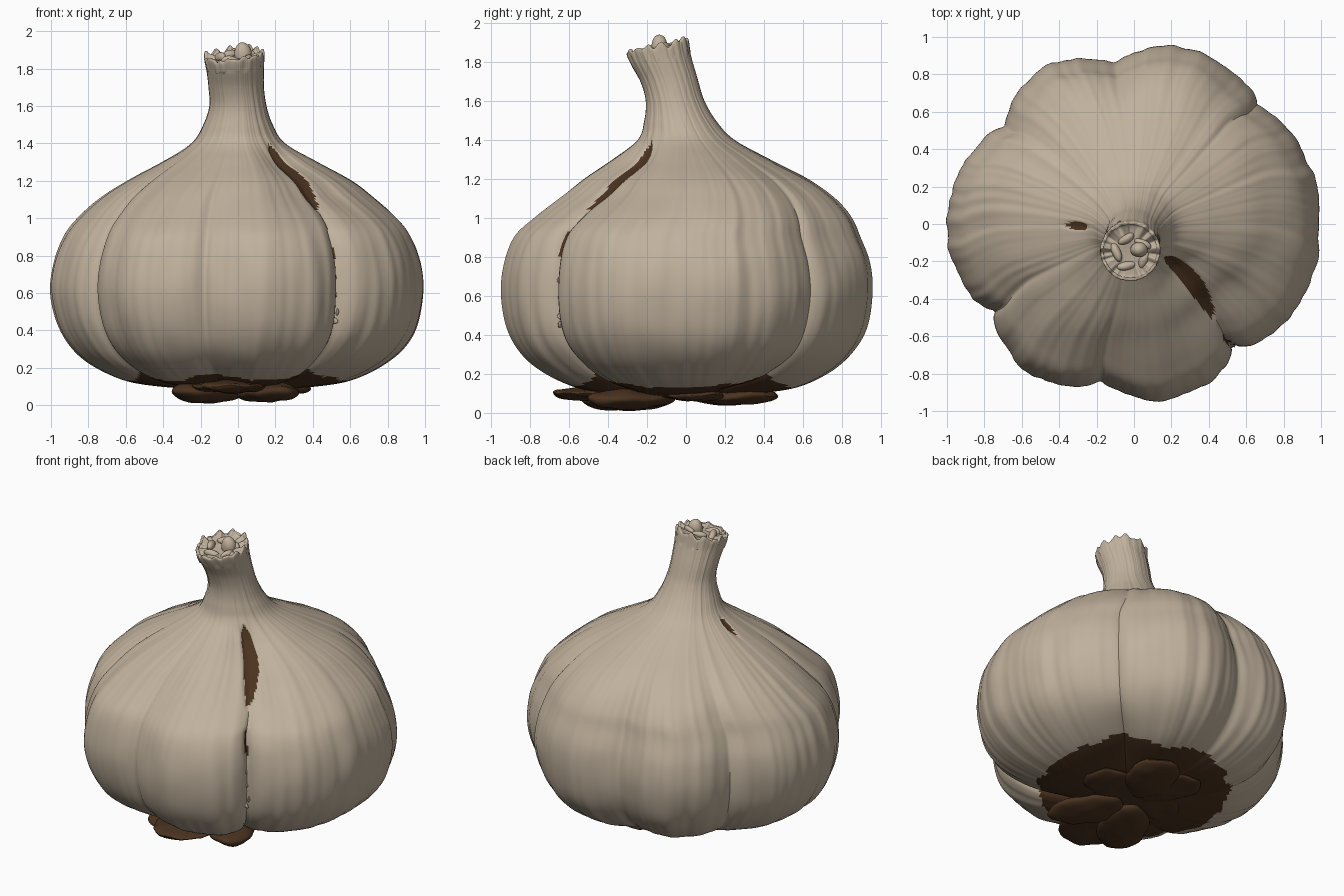
import bpy, bmesh, math, random
from mathutils import Vector, Matrix, noise

if "Cube" in bpy.data.objects:
    bpy.data.objects.remove(bpy.data.objects["Cube"])

random.seed(4)


def material(name, rgb):
    m = bpy.data.materials.new(name)
    m.diffuse_color = (*rgb, 1)
    m.use_nodes = True
    m.node_tree.nodes["Principled BSDF"].inputs["Base Color"].default_value = m.diffuse_color
    return m


SKIN = material("papery_skin", (0.53, 0.44, 0.335))
BROWN = material("dark_root_brown", (0.07, 0.033, 0.014))

# Body profile: height, radius, centre x, centre y
PROFILE = [(0.08, 0.0, 0, -0.03), (0.085, 0.2, 0, -0.03), (0.1, 0.42, 0, -0.02), (0.13, 0.6, 0, 0),
           (0.2, 0.76, 0, 0), (0.3, 0.885, 0, 0), (0.43, 0.965, 0, 0), (0.6, 1.0, 0, 0),
           (0.76, 0.985, 0, 0), (0.9, 0.93, 0, 0), (1.0, 0.855, 0, 0.03), (1.1, 0.745, 0, 0.05),
           (1.2, 0.6, 0.01, 0.045), (1.3, 0.415, 0.01, 0.025), (1.4, 0.25, 0, 0), (1.5, 0.185, 0, -0.03),
           (1.6, 0.152, 0, -0.055), (1.7, 0.147, -0.01, -0.085), (1.8, 0.153, -0.015, -0.125),
           (1.87, 0.16, -0.02, -0.145), (1.878, 0.145, -0.02, -0.145), (1.865, 0.125, -0.02, -0.145),
           (1.855, 0.0, -0.02, -0.145)]
# Cloves: seam angle, radius at that seam, radius at the clove's belly, seam softness
CLOVES = [(44, 0.91, 0.985, 0.55), (97, 0.87, 0.965, 1.1), (143, 0.88, 1.0, 0.9), (212, 0.86, 0.97, 0.5),
          (258, 0.86, 0.96, 0.9), (309, 0.81, 1.0, 0.42)]
# Splits in the skin: low z, high z, angle at low, angle at high, half width
SPLITS = [(1.03, 1.39, 308, 313, 0.05), (0.74, 0.95, 309, 308, 0.016), (1.31, 1.4, 184, 184, 0.025)]


def catmull(points, i, t):
    p = [points[min(max(i + k, 0), len(points) - 1)] for k in (-1, 0, 1, 2)]
    return [0.5 * (2 * b + (c - a) * t + (2 * a - 5 * b + 4 * c - d) * t * t
                   + (3 * b - a - 3 * c + d) * t ** 3) for a, b, c, d in zip(*p)]


def smooth(a, b, x):
    t = min(max((x - a) / (b - a), 0), 1)
    return t * t * (3 - 2 * t)


def outline(deg):
    """Radius of the clove outline, and closeness to a seam (1 on the seam)."""
    for k, (a, ra, peak, soft_a) in enumerate(CLOVES):
        b, rb, _, soft_b = CLOVES[(k + 1) % 6]
        t = ((deg - a) % 360) / ((b - a) % 360)
        if t < 1:
            s = math.sin(math.pi * t) ** (soft_a if t < 0.5 else soft_b)
            base = ra + (rb - ra) * t
            return base + (peak - base) * s, 1 - s


def split_at(deg, z, r):
    """How far inside a skin split a point lies (above 1 = inside)."""
    best = 0
    for lo, hi, a0, a1, half in SPLITS:
        t = (z - lo) / (hi - lo)
        if 0 < t < 1:
            d = (deg - (a0 + (a1 - a0) * t) + 180) % 360 - 180
            w = half * math.sin(math.pi * t) ** 0.6
            best = max(best, w / (abs(math.radians(d)) * r + 0.001))
    return best


def finish(bm, name, mats, angle=50):
    mesh = bpy.data.meshes.new(name)
    bm.normal_update()
    bm.to_mesh(mesh)
    bm.free()
    for m in mats:
        mesh.materials.append(m)
    ob = bpy.data.objects.new(name, mesh)
    bpy.context.collection.objects.link(ob)
    bpy.ops.object.select_all(action='DESELECT')
    ob.select_set(True)
    bpy.context.view_layer.objects.active = ob
    bpy.ops.object.shade_smooth_by_angle(angle=math.radians(angle))
    return ob


# Bulb and neck: one lobed, ribbed skin swept up the profile
N, SUB = 400, 7
shape = [outline(i * 360 / N) for i in range(N)]
bm = bmesh.new()
rings, dark = [], set()
last = len(PROFILE) - 1
for step in range(1, last * SUB):
    z0, r0, cx, cy = catmull(PROFILE, step // SUB, step % SUB / SUB)
    r0 = max(r0, 0.003)
    top = step > 19 * SUB
    ring = []
    for i in range(N):
        deg = i * 360 / N
        a = math.radians(deg)
        ca, sa = math.cos(a), math.sin(a)
        out, seam = shape[i]
        # lobes fade towards the neck, sooner beside the open split
        d = (deg - 311 + 180) % 360 - 180
        near = math.exp(-(d / 22) ** 2)
        lobe = 1 - 0.9 * smooth(1.0 - 0.12 * near, 1.47 - 0.27 * near, z0)
        r = r0 * (1 + (out - 1) * lobe)
        z = z0
        # ribs, wrinkles and dents
        rib = noise.noise(Vector((ca * 8, sa * 8, z0 * 0.7)))
        fine = noise.noise(Vector((ca * 20, sa * 20, z0 * 1.0 + 7)))
        dent = noise.noise(Vector((ca * r0 * 5, sa * r0 * 5, z0 * 4 + 3)))
        r += min(r0, 0.7) * (0.02 * rib + 0.010 * fine + 0.012 * dent)
        # cloves curl up at the seams underneath
        if z0 < 0.4:
            z += 0.08 * max(ca, 0.15) * seam * smooth(0.12, 0.5, r) * (1 - smooth(0.15, 0.4, z0))
        # hollow beside the neck, and the splits in it
        r -= 0.1 * near * smooth(0.92, 1.15, z0) * (1 - smooth(1.27, 1.42, z0))
        s = split_at(deg, z0, r)
        r -= 0.012 * smooth(0.75, 1.25, s)
        x, y = cx + r * ca, cy + r * sa
        # slanted, ragged cut end of the neck
        cut = smooth(1.6, 1.87, z0) if not top else 1
        z += cut * (0.2 * (y + 0.15) + 0.08 * x)
        if z0 > 1.8:
            z += 0.04 * noise.noise(Vector((ca * 4, sa * 4, 2))) * smooth(0.05, 0.15, r)
        v = bm.verts.new((x, y, z))
        jag = 0.04 * noise.noise(Vector((ca * 4, sa * 4, 9)))
        if s > 1 or (z0 < 0.3 and math.hypot(x, y) < 0.6 + jag):
            dark.add(v)
        ring.append(v)
    rings.append(ring)
for low, high in zip(rings, rings[1:]):
    for i in range(N):
        j = (i + 1) % N
        f = bm.faces.new((low[i], low[j], high[j], high[i]))
        f.material_index = int(sum(v in dark for v in f.verts) > 2)
bm.faces.new(rings[0][::-1]).material_index = 1
bm.faces.new(rings[-1])
finish(bm, "garlic_bulb", (SKIN, BROWN))


def blob(bm, centre, size, turn, rough=0.0, tilt=0.0):
    mat = (Matrix.Translation(centre) @ Matrix.Rotation(math.radians(turn), 4, 'Z')
           @ Matrix.Rotation(math.radians(tilt), 4, 'Y') @ Matrix.Diagonal((*size, 1)))
    made = bmesh.ops.create_uvsphere(bm, u_segments=32, v_segments=16, radius=1, matrix=mat)
    for v in made["verts"]:
        v.co += rough * noise.noise_vector(v.co * 9)


# Root plate: flattened leaf-like lobes radiating under the bulb
bm = bmesh.new()
for ang, dist, length, width, z, deep in [(240, 0.32, 0.26, 0.16, 0.07, 0.06), (263, 0.42, 0.25, 0.2, 0.1, 0.035),
                                          (300, 0.3, 0.24, 0.14, 0.07, 0.05), (75, 0.28, 0.23, 0.16, 0.085, 0.045),
                                          (115, 0.24, 0.22, 0.14, 0.095, 0.03), (180, 0.16, 0.18, 0.14, 0.1, 0.025),
                                          (15, 0.2, 0.2, 0.16, 0.095, 0.035)]:
    a = math.radians(ang)
    blob(bm, (dist * math.cos(a), dist * math.sin(a) - 0.02, z), (length, width, deep), ang, 0.016)
for v in bm.verts:
    v.co.z = max(v.co.z, 0)
finish(bm, "root_plate", (BROWN,))

# Dried shoots curled inside the cut neck
bm = bmesh.new()
blob(bm, (0.025, -0.135, 1.88), (0.045, 0.042, 0.06), 0, 0.008)
for k in range(5):
    a = math.radians(k * 72 + 40)
    blob(bm, (-0.015 + 0.075 * math.cos(a), -0.15 + 0.075 * math.sin(a), 1.86 + 0.02 * math.sin(a)),
         (0.022, 0.05, 0.025 + random.random() * 0.01), k * 72 + 60, 0.014, 15)
finish(bm, "neck_shoots", (SKIN,))

# Torn flakes of skin along the open seam
bm = bmesh.new()
for k in range(7):
    z = 0.46 + 0.045 * k
    a = math.radians(309 + random.uniform(-2, 2))
    blob(bm, (0.82 * math.cos(a), 0.82 * math.sin(a), z), (0.03, 0.008, 0.018),
         309 + random.uniform(-40, 40), 0.012, random.uniform(-40, 40))
finish(bm, "skin_flakes", (SKIN,))
